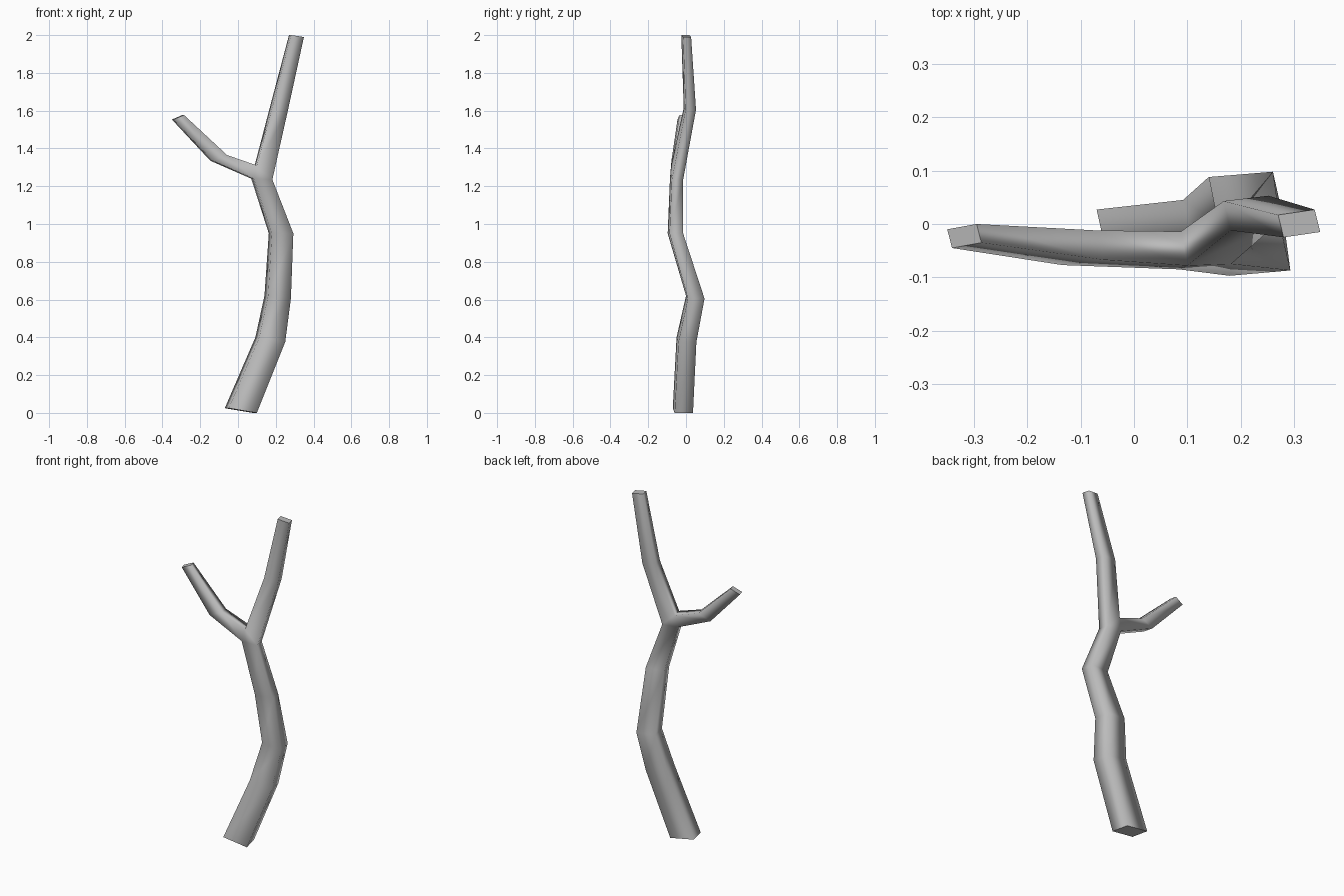
import bpy, bmesh
from mathutils import Vector

if "Cube" in bpy.data.objects:
    bpy.data.objects.remove(bpy.data.objects["Cube"])

mat = bpy.data.materials.new("plain grey")
mat.diffuse_color = (0.5, 0.5, 0.5, 1)
mat.use_nodes = True
mat.node_tree.nodes["Principled BSDF"].inputs["Base Color"].default_value = mat.diffuse_color
bm = bmesh.new()


def ring(left, right, y0, y1):
    """Four corners from the front outline (x, z) and the y range: fl, fr, br, bl."""
    (xl, zl), (xr, zr) = left, right
    d = y1 - y0
    sx, sy = 0.2 * d, 0.01          # slight turn of the section about z
    pts = [(xl + sx, y0, zl), (xr, y0 + sy, zr),
           (xr - sx, y1, zr), (xl, y1 - sy, zl)]
    return [bm.verts.new(p) for p in pts]


def bridge(a, b):
    for i in range(4):
        j = (i + 1) % 4
        bm.faces.new((a[i], a[j], b[j], b[i]))


# lower trunk
trunk = [ring(*r) for r in (
    ((-0.07, 0.025), (0.10, 0.0), -0.07, 0.037),
    ((0.092, 0.40), (0.25, 0.375), -0.05, 0.055),
    ((0.14, 0.62), (0.28, 0.605), 0.0, 0.098),
    ((0.163, 0.95), (0.293, 0.95), -0.097, -0.015),
    ((0.07, 1.24), (0.182, 1.235), -0.085, -0.015))]
for a, b in zip(trunk, trunk[1:]):
    bridge(a, b)

# fork: the left side splits into a lower and an upper corner pair
fl, fr, br, bl = trunk[-1]
ufl = bm.verts.new((0.10, -0.078, 1.31))
ubl = bm.verts.new((0.088, -0.014, 1.31))
bm.faces.new((fl, fr, ufl))
bm.faces.new((br, bl, ubl))

# upper trunk
mid = ring((0.168, 1.615), (0.265, 1.605), -0.012, 0.053)
top = ring((0.27, 2.0), (0.349, 1.99), -0.025, 0.027)
bridge([ufl, fr, br, ubl], mid)
bridge(mid, top)

# side branch
elbow = ring((-0.147, 1.335), (-0.058, 1.365), -0.077, -0.012)
tip = ring((-0.35, 1.553), (-0.286, 1.577), -0.045, 0.0)
bridge([fl, ufl, ubl, bl], elbow)
bridge(elbow, tip)

bmesh.ops.recalc_face_normals(bm, faces=bm.faces)
for f in bm.faces:
    f.smooth = True

# flat end caps
for r in (trunk[0], top, tip):
    cap = bm.faces.new(r)
    cap.smooth = False
    for e in cap.edges:
        e.smooth = False
bmesh.ops.recalc_face_normals(bm, faces=bm.faces)

mesh = bpy.data.meshes.new("forked_branch")
bm.to_mesh(mesh)
bm.free()
mesh.materials.append(mat)
obj = bpy.data.objects.new("forked_branch", mesh)
bpy.context.collection.objects.link(obj)
